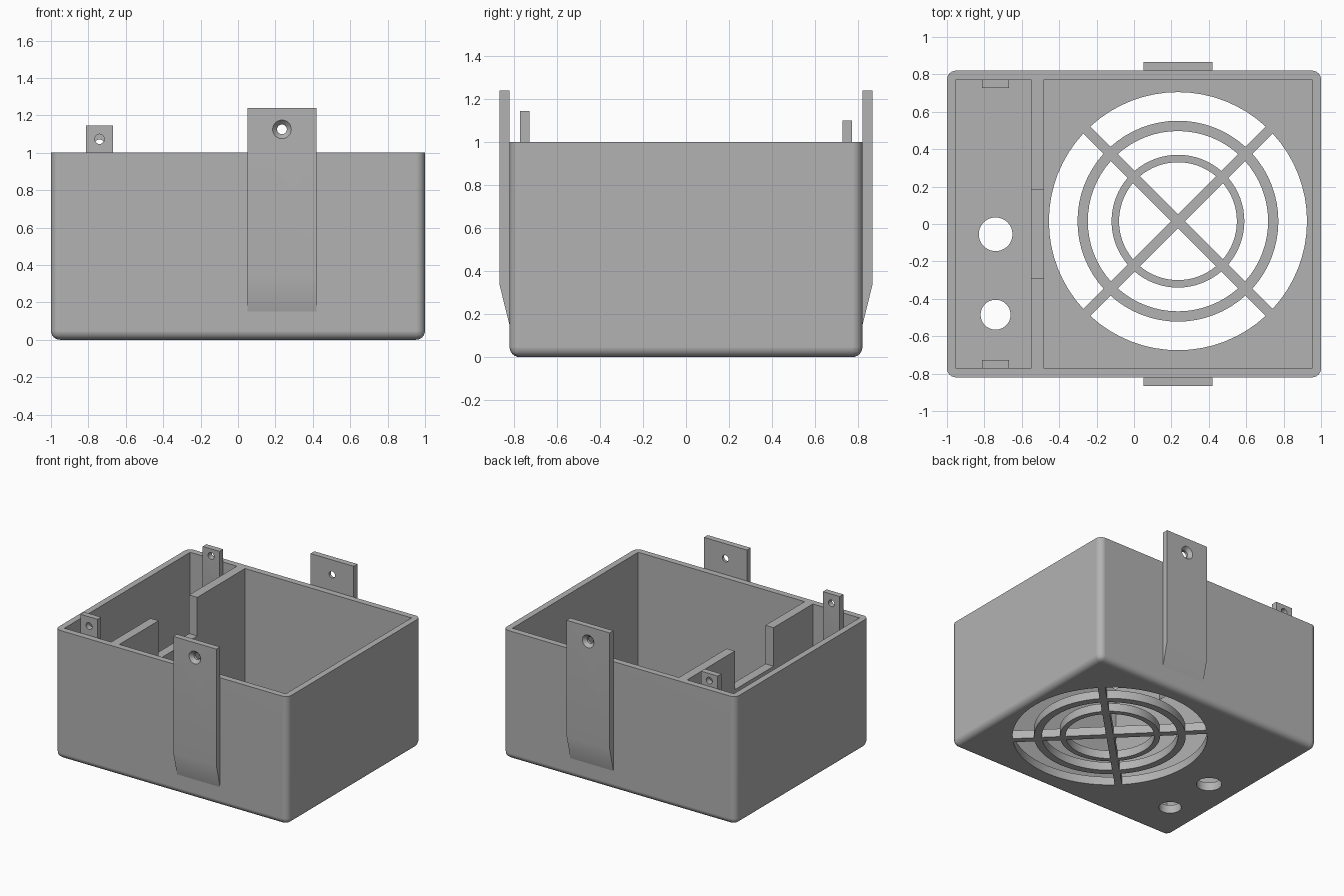
import bpy, bmesh, math
from math import sin, cos, asin, pi

if "Cube" in bpy.data.objects:
    bpy.data.objects.remove(bpy.data.objects["Cube"], do_unlink=True)

# Single plastic colour
GREY = (0.45, 0.45, 0.45, 1.0)
mat = bpy.data.materials.new("grey_plastic")
mat.use_nodes = True
mat.diffuse_color = GREY
bsdf = next(n for n in mat.node_tree.nodes if n.type == 'BSDF_PRINCIPLED')
bsdf.inputs["Base Color"].default_value = GREY

# Main dimensions
HX, HY, H = 1.0, 0.82, 1.0
WALL, FLOOR, ROUND = 0.048, 0.065, 0.048
IX, IY = HX - WALL, HY - WALL
DIV0, DIV1 = -0.55, -0.48
FAN = (0.235, 0.015)


def loft(bm, rings):
    """Closed solid through a list of equal-length point rings."""
    loops = [[bm.verts.new(p) for p in ring] for ring in rings]
    n = len(loops[0])
    for a, b in zip(loops, loops[1:]):
        for i in range(n):
            j = (i + 1) % n
            bm.faces.new((a[i], a[j], b[j], b[i]))
    bm.faces.new(loops[0][::-1])
    bm.faces.new(loops[-1])


def prism(bm, pts, z0, z1):
    loft(bm, [[(x, y, z) for x, y in pts] for z in (z0, z1)])


def block(bm, x0, x1, y0, y1, z0, z1):
    prism(bm, [(x0, y0), (x1, y0), (x1, y1), (x0, y1)], z0, z1)


def circle(cx, cy, r, n=48):
    return [(cx + r * cos(2 * pi * i / n), cy + r * sin(2 * pi * i / n)) for i in range(n)]


def make(name, bm):
    bmesh.ops.recalc_face_normals(bm, faces=bm.faces)
    me = bpy.data.meshes.new(name)
    bm.to_mesh(me)
    bm.free()
    ob = bpy.data.objects.new(name, me)
    bpy.context.collection.objects.link(ob)
    return ob


def cut(ob, bm):
    """Subtract a temporary solid and bake the result."""
    cutter = make("cutter", bm)
    cutter.hide_render = True
    mod = ob.modifiers.new("cut", 'BOOLEAN')
    mod.operation, mod.solver, mod.object = 'DIFFERENCE', 'EXACT', cutter
    dg = bpy.context.evaluated_depsgraph_get()
    dg.update()
    me = bpy.data.meshes.new_from_object(ob.evaluated_get(dg))
    ob.modifiers.clear()
    ob.data = me
    me.name = ob.name
    bpy.data.objects.remove(cutter, do_unlink=True)


def finish(ob):
    ob.data.materials.clear()
    ob.data.materials.append(mat)
    bpy.ops.object.select_all(action='DESELECT')
    ob.select_set(True)
    bpy.context.view_layer.objects.active = ob
    bpy.ops.object.shade_smooth_by_angle(angle=math.radians(30))
    wn = ob.modifiers.new("even_normals", 'WEIGHTED_NORMAL')
    wn.keep_sharp = True


# Outer shell, rounded everywhere except the open rim
bm = bmesh.new()
block(bm, -HX, HX, -HY, HY, 0, H)
edges = [e for e in bm.edges if not all(v.co.z > 0.5 for v in e.verts)]
bmesh.ops.bevel(bm, geom=edges, offset=ROUND, segments=6, profile=0.5, affect='EDGES')
case = make("case", bm)

# Two compartments, leaving the divider standing
bm = bmesh.new()
block(bm, -IX, DIV0, -IY, IY, FLOOR, H + 0.2)
block(bm, DIV1, IX, -IY, IY, FLOOR, H + 0.2)
cut(case, bm)

# Cable notch in the divider
bm = bmesh.new()
block(bm, DIV0 - 0.02, DIV1 + 0.02, -0.29, 0.185, 0.7, H + 0.2)
cut(case, bm)


# Fan grille openings: ring sectors between parallel-sided diagonal spokes
def sector(start, r0, r1, half, n=16):
    def arc(r):
        d = asin(half / r)
        a0, a1 = start + d, start + pi / 2 - d
        return [(FAN[0] + r * cos(a0 + (a1 - a0) * i / n),
                 FAN[1] + r * sin(a0 + (a1 - a0) * i / n)) for i in range(n + 1)]
    if r0 == 0:
        m, a = half * math.sqrt(2), start + pi / 4
        return arc(r1) + [(FAN[0] + m * cos(a), FAN[1] + m * sin(a))]
    return arc(r1) + arc(r0)[::-1]


bm = bmesh.new()
for k in range(4):
    for r0, r1 in ((0, 0.315), (0.355, 0.482), (0.537, 0.69)):
        prism(bm, sector(pi / 4 + k * pi / 2, r0, r1, 0.026), -0.1, FLOOR + 0.1)
# Cable holes in the narrow compartment
for y, r in ((-0.055, 0.09), (-0.485, 0.08)):
    prism(bm, circle(-0.74, y, r), -0.1, FLOOR + 0.1)
cut(case, bm)
finish(case)


# Upright plate with a sloped foot and a screw hole; t is signed thickness in y
def plate(name, x0, x1, y, t, z_foot, z_slope, z_top, hole_z, r, r_sink=None):
    bm = bmesh.new()
    prof = [(y, z_top), (y + t, z_top), (y + t, z_slope), (y, z_foot)]
    loft(bm, [[(x, py, pz) for py, pz in prof] for x in (x0, x1)])
    ob = make(name, bm)
    steps = [(-0.5, r), (1.5, r)]
    if r_sink:
        steps = [(-0.5, r), (0.45, r), (1.0, r_sink), (1.5, r_sink)]
    bm = bmesh.new()
    loft(bm, [[(px, y + t * f, pz) for px, pz in circle((x0 + x1) / 2, hole_z, rr, 32)]
              for f, rr in steps])
    cut(ob, bm)
    finish(ob)


# Outside hangers and inside tabs, front and back
for side, s, tab_top, tab_hole in (("front", -1, 1.145, 1.073), ("back", 1, 1.10, 1.045)):
    plate(side + "_hanger", 0.05, 0.42, s * HY, s * 0.046,
          0.15, 0.335, 1.24, 1.125, 0.026, 0.05)
    plate(side + "_tab", -0.813, -0.668, s * IY, -s * 0.045,
          0.55, 0.65, tab_top, tab_hole, 0.026)
